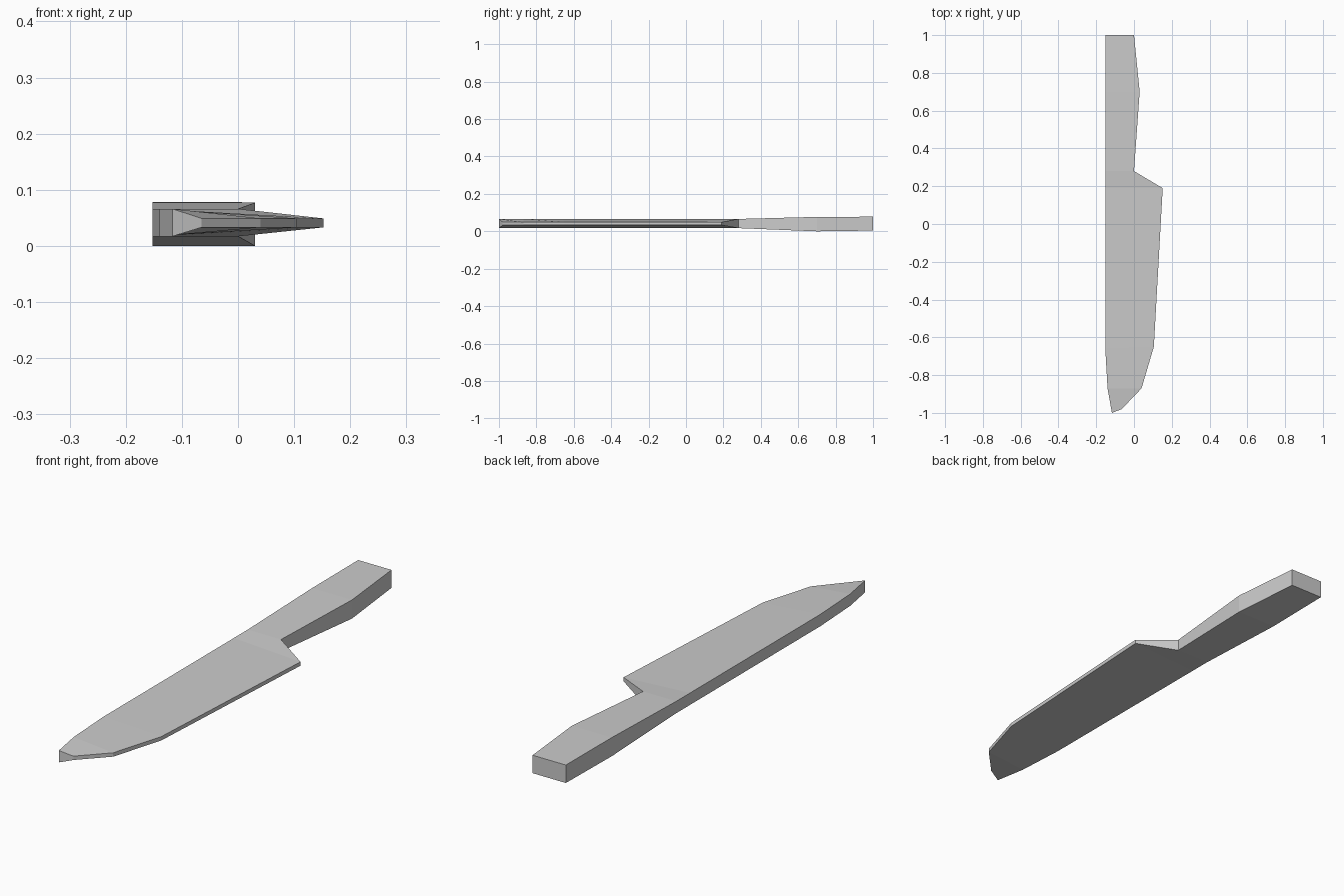
import bpy
import bmesh

cube = bpy.data.objects.get("Cube")
if cube:
    bpy.data.objects.remove(cube, do_unlink=True)

steel = bpy.data.materials.new("light_grey_steel")
steel.use_nodes = True
grey = (0.6, 0.6, 0.6, 1.0)
steel.diffuse_color = grey
steel.node_tree.nodes["Principled BSDF"].inputs["Base Color"].default_value = grey

# Cross-sections from butt to tip, each a pair of (x, y, bottom, top):
# one for the spine side and one for the cutting side
LOW, HIGH = 0.017, 0.066
THIN_LOW, THIN_HIGH = 0.033, 0.049


def spine(x, y):
    return (x, y, LOW, HIGH)


def edge(x, y):
    return (x, y, THIN_LOW, THIN_HIGH)


handle = [
    ((-0.152, 1.0, 0.004, 0.078), (0.0, 1.0, 0.004, 0.078)),
    ((-0.152, 0.7, 0.0, 0.077), (0.03, 0.7, 0.0, 0.077)),
    (spine(-0.152, 0.28), spine(0.0, 0.28)),
]
blade = [
    (spine(-0.152, 0.19), edge(0.152, 0.19)),
    (spine(-0.152, -0.66), edge(0.105, -0.65)),
    (spine(-0.14, -0.87), edge(0.04, -0.87)),
    (spine(-0.117, -1.0), edge(-0.065, -0.98)),
]

# Loft one continuous body through handle and blade
bm = bmesh.new()
rings = []
for (sx, sy, s0, s1), (ex, ey, e0, e1) in handle + blade:
    corners = [(sx, sy, s0), (ex, ey, e0), (ex, ey, e1), (sx, sy, s1)]
    rings.append([bm.verts.new(c) for c in corners])
for a, b in zip(rings, rings[1:]):
    for i in range(4):
        j = (i + 1) % 4
        bm.faces.new((a[i], a[j], b[j], b[i]))
bm.faces.new(rings[0])
bm.faces.new(rings[-1])
bmesh.ops.recalc_face_normals(bm, faces=bm.faces)

mesh = bpy.data.meshes.new("knife_body")
bm.to_mesh(mesh)
bm.free()
mesh.materials.append(steel)
knife = bpy.data.objects.new("knife_body", mesh)
bpy.context.collection.objects.link(knife)
